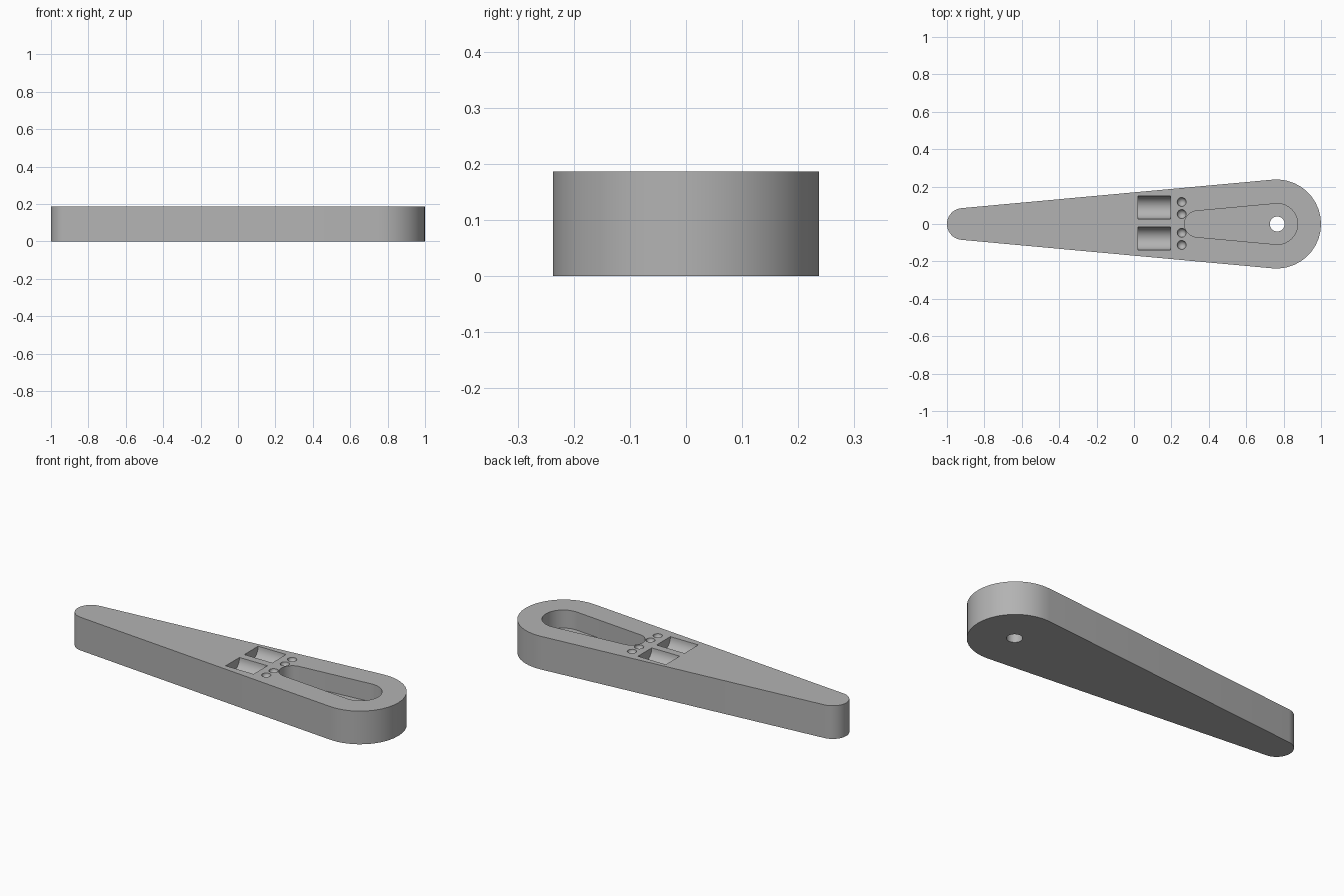
import bpy, bmesh
from math import asin, cos, sin, pi, radians
from mathutils import Matrix

if "Cube" in bpy.data.objects:
    bpy.data.objects.remove(bpy.data.objects["Cube"])

HEIGHT = 0.187
POCKET_FLOOR = 0.085

gray = bpy.data.materials.new("plain gray")
gray.use_nodes = True
color = (0.45, 0.45, 0.45, 1)
gray.diffuse_color = color
gray.node_tree.nodes["Principled BSDF"].inputs["Base Color"].default_value = color


def to_object(bm, name):
    bmesh.ops.recalc_face_normals(bm, faces=bm.faces)
    mesh = bpy.data.meshes.new(name)
    bm.to_mesh(mesh)
    bm.free()
    mesh.materials.append(gray)
    obj = bpy.data.objects.new(name, mesh)
    bpy.context.collection.objects.link(obj)
    return obj


def tapered_slab(name, x_small, r_small, x_big, r_big, z0, z1, steps=20):
    """Two round ends joined by their common tangents, extruded upward."""
    tilt = pi / 2 + asin((r_big - r_small) / (x_big - x_small))
    outline = []
    for x, r, start, end in ((x_big, r_big, -tilt, tilt),
                             (x_small, r_small, tilt, 2 * pi - tilt)):
        for i in range(steps + 1):
            a = start + (end - start) * i / steps
            outline.append((x + r * cos(a), r * sin(a), z0))
    bm = bmesh.new()
    face = bm.faces.new([bm.verts.new(p) for p in outline])
    top = bmesh.ops.extrude_face_region(bm, geom=[face])["geom"]
    bmesh.ops.translate(bm, vec=(0, 0, z1 - z0),
                        verts=[g for g in top if isinstance(g, bmesh.types.BMVert)])
    return to_object(bm, name)


def cylinder(name, location, radius, depth, axis="Z"):
    turn = Matrix.Rotation(pi / 2, 4, "Y") if axis == "X" else Matrix()
    bm = bmesh.new()
    bmesh.ops.create_cone(bm, cap_ends=True, segments=32, radius1=radius, radius2=radius,
                          depth=depth, matrix=Matrix.Translation(location) @ turn)
    return to_object(bm, name)


def ball(name, location, radius):
    bm = bmesh.new()
    bmesh.ops.create_uvsphere(bm, u_segments=24, v_segments=16, radius=radius,
                              matrix=Matrix.Translation(location))
    return to_object(bm, name)


# Tapered body
body = tapered_slab("tapered_arm", -0.915, 0.085, 0.762, 0.238, 0, HEIGHT)

# Teardrop pocket and through hole
cutters = [tapered_slab("pocket_cutter", 0.34, 0.07, 0.766, 0.109, POCKET_FLOOR, 0.3),
           cylinder("pivot_hole_cutter", (0.766, 0, 0.1), 0.04, 0.4)]

# Round-bottomed troughs and dimples on each side
for side in (1, -1):
    cutters.append(cylinder("trough_cutter", (0.108, 0.005 + side * 0.083, HEIGHT),
                            0.0615, 0.174, "X"))
    for y in (0.05, 0.115):
        cutters.append(ball("dimple_cutter", (0.255, 0.003 + side * y, HEIGHT), 0.024))

for cutter in cutters:
    cutter.hide_render = True
    mod = body.modifiers.new(cutter.name, "BOOLEAN")
    mod.operation = "DIFFERENCE"
    mod.solver = "EXACT"
    mod.object = cutter

# Bake the cuts, drop the cutters, and smooth the rounded walls
bpy.context.view_layer.objects.active = body
body.select_set(True)
for mod in list(body.modifiers):
    bpy.ops.object.modifier_apply(modifier=mod.name)
for cutter in cutters:
    bpy.data.objects.remove(cutter)
bpy.ops.object.select_all(action="DESELECT")
body.select_set(True)
bpy.ops.object.shade_smooth_by_angle(angle=radians(30))
